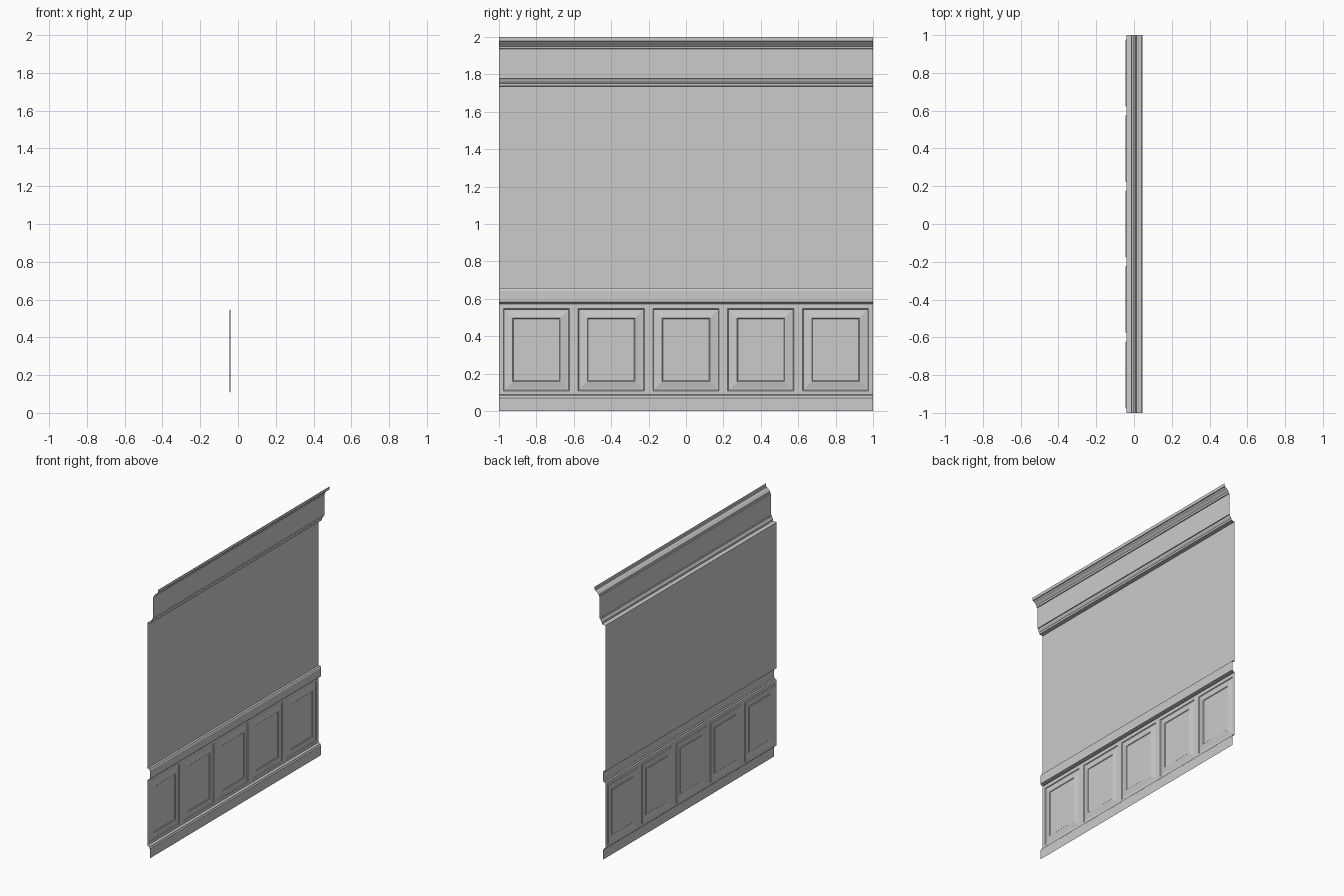
import bpy, bmesh

if "Cube" in bpy.data.objects:
    bpy.data.objects.remove(bpy.data.objects["Cube"])

WALL = -0.041


def finish(name, bm):
    me = bpy.data.meshes.new(name)
    bm.to_mesh(me)
    bm.free()
    ob = bpy.data.objects.new(name, me)
    bpy.context.collection.objects.link(ob)
    return ob


def run(name, profile):
    """Open (x, z) profile swept along the wall, facing +x."""
    bm = bmesh.new()
    a = [bm.verts.new((x, -1, z)) for x, z in profile]
    b = [bm.verts.new((x, 1, z)) for x, z in profile]
    for i in range(len(profile) - 1):
        bm.faces.new((a[i], b[i], b[i + 1], a[i + 1]))
    return finish(name, bm)


# Long mouldings and the plain field
run("baseboard", [(-.02, 0), (-.02, .07), (-.024, .074), (-.026, .082),
                  (-.034, .086), (WALL, .088)])
run("chair_rail", [(WALL, .572), (-.03, .574), (-.028, .58), (-.02, .583),
                   (-.02, .645), (-.024, .652), (-.026, .657), (WALL, .658)])
run("wall_field", [(WALL, .658), (WALL, 1.735)])
run("picture_rail", [(WALL, 1.735), (-.012, 1.738), (-.012, 1.752), (-.008, 1.756),
                     (-.002, 1.766), (-.001, 1.775), (.005, 1.777)])
run("frieze", [(.005, 1.777), (.005, 1.935)])
run("cornice", [(.005, 1.935), (.011, 1.937), (.013, 1.95), (.019, 1.956), (.028, 1.965),
                (.037, 1.97), (.040, 1.976), (.046, 1.978), (.046, 2.0)])

# Wainscot: each panel is a set of nested rectangles (x, half width, z low, z high)
RINGS = [(WALL, .2, .088, .572), (WALL, .177, .108, .547), (-.046, .173, .112, .543),
         (-.046, .165, .120, .535), (-.039, .127, .158, .497), (-.043, .123, .162, .493),
         (-.043, .117, .168, .487)]
bm = bmesh.new()
for k in range(-2, 3):
    loops = [[bm.verts.new((x, .4 * k + sy * w, z))
              for sy, z in ((-1, lo), (1, lo), (1, hi), (-1, hi))]
             for x, w, lo, hi in RINGS]
    for o, n in zip(loops, loops[1:]):
        for i in range(4):
            j = (i + 1) % 4
            bm.faces.new((o[i], o[j], n[j], n[i]))
    bm.faces.new(loops[-1])
bmesh.ops.remove_doubles(bm, verts=bm.verts, dist=1e-5)
finish("wainscot_panels", bm)
